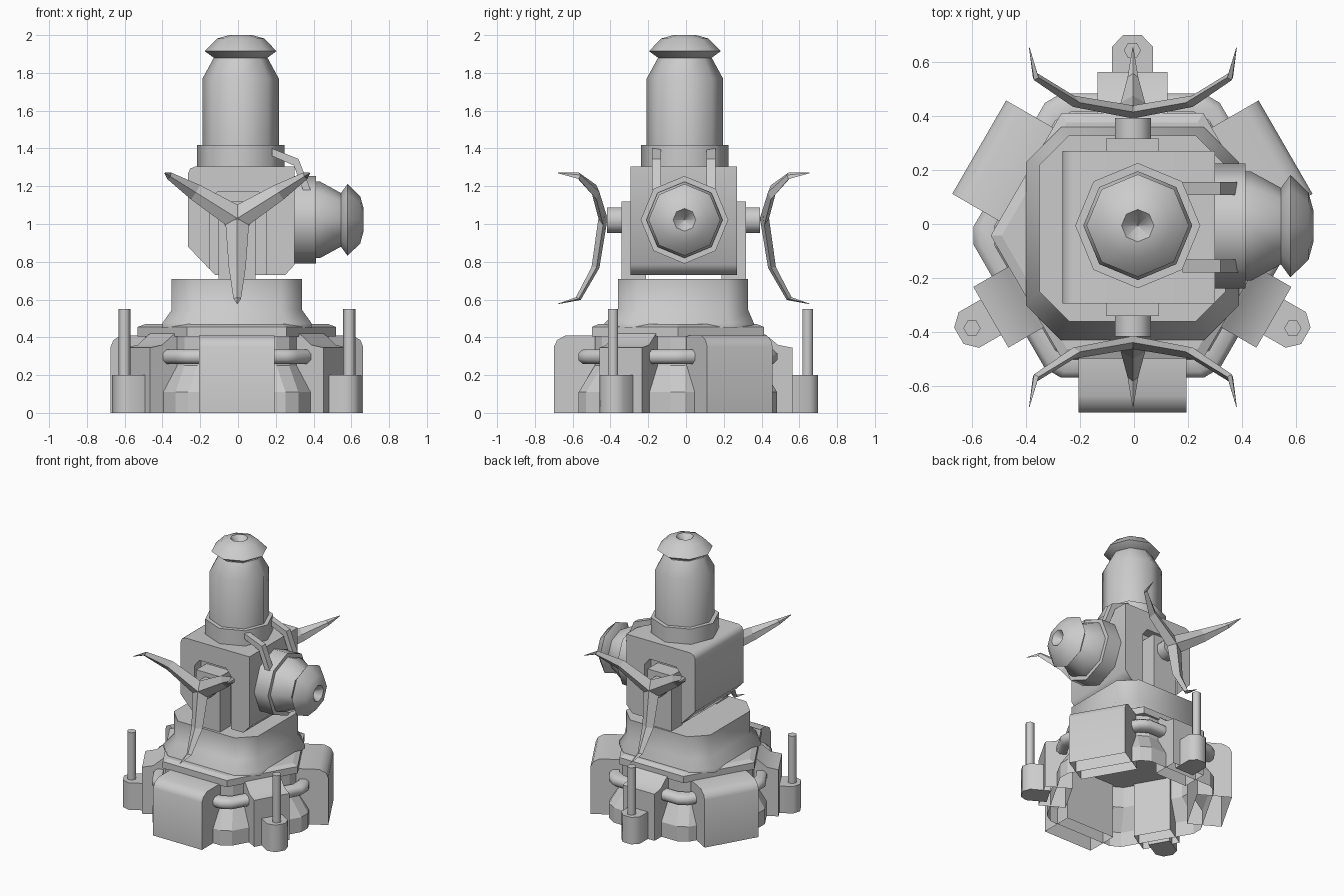
import bpy, bmesh, math
from mathutils import Matrix, Vector

if "Cube" in bpy.data.objects:
    bpy.data.objects.remove(bpy.data.objects["Cube"])

grey = bpy.data.materials.new("light grey")
grey.diffuse_color = (0.6, 0.6, 0.6, 1)
grey.use_nodes = True
grey.node_tree.nodes["Principled BSDF"].inputs["Base Color"].default_value = grey.diffuse_color
BASE = Matrix.Translation((-0.006, -0.043, 0))   # centre of the hexagonal base
MID_Y = -0.012                                   # centre plane of the upper parts


def finish(name, bm, matrix=Matrix(), smooth=0):
    bmesh.ops.recalc_face_normals(bm, faces=bm.faces)
    bm.transform(matrix)
    if matrix.determinant() < 0:
        bmesh.ops.reverse_faces(bm, faces=bm.faces)
    me = bpy.data.meshes.new(name)
    bm.to_mesh(me)
    bm.free()
    me.materials.append(grey)
    ob = bpy.data.objects.new(name, me)
    bpy.context.collection.objects.link(ob)
    if smooth:
        bpy.ops.object.select_all(action='DESELECT')
        ob.select_set(True)
        bpy.context.view_layer.objects.active = ob
        bpy.ops.object.shade_smooth_by_angle(angle=math.radians(smooth))
    return ob


def loft(name, rings, matrix=Matrix(), bottom=True, top=True, smooth=0):
    """Skin a list of equal-length point rings."""
    bm = bmesh.new()
    vs = [[bm.verts.new(p) for p in ring] for ring in rings]
    n = len(vs[0])
    for a, b in zip(vs, vs[1:]):
        for i in range(n):
            j = (i + 1) % n
            bm.faces.new((a[i], a[j], b[j], b[i]))
    if bottom:
        bm.faces.new(vs[0])
    if top:
        bm.faces.new(vs[-1])
    return finish(name, bm, matrix, smooth)


def prism_z(name, pts, z0, z1, matrix=Matrix(), **kw):
    return loft(name, [[(x, y, z) for x, y in pts] for z in (z0, z1)], matrix, **kw)


def prism_y(name, pts, y0, y1, matrix=Matrix(), **kw):
    return loft(name, [[(x, y, z) for x, z in pts] for y in (y0, y1)], matrix, **kw)


def box_pts(x0, x1, y0, y1):
    return [(x0, y0), (x1, y0), (x1, y1), (x0, y1)]


def ngon(r, z, n, turn=0):
    return [(r * math.cos(turn + i * math.tau / n), r * math.sin(turn + i * math.tau / n), z)
            for i in range(n)]


def cut_hex(apothem, z, cut):
    """Hexagon with flat faces to front and back and trimmed corners."""
    c = [Vector(p) for p in ngon(apothem / math.cos(math.pi / 6), z, 6)]
    out = []
    for i in range(6):
        out += [c[i] + (c[i - 1] - c[i]).normalized() * cut,
                c[i] + (c[(i + 1) % 6] - c[i]).normalized() * cut]
    return out


def cut_square(h, c, z, dy=0):
    pts = [(h, -h + c), (h, h - c), (h - c, h), (-h + c, h),
           (-h, h - c), (-h, -h + c), (-h + c, -h), (h - c, -h)]
    return [(x, y + dy, z) for x, y in pts]


# Hollow base skirt, open underneath
loft("base_skirt", [cut_hex(a, z, 0.045) for a, z in
     ((0.525, 0), (0.525, 0.11), (0.44, 0.25), (0.44, 0.41))], BASE, bottom=False, top=False)

# Deck and flared pedestal
loft("deck", [ngon(a / math.cos(math.pi / 6), z, 6) for a, z in
     ((0.455, 0.405), (0.455, 0.455), (0.42, 0.47))], BASE)
PED = Matrix.Translation((-0.006, -0.016, 0))
loft("pedestal", [cut_square(h, c, z, dy) for h, c, z, dy in
     ((0.395, 0.13, 0.45, -0.02), (0.395, 0.13, 0.475, -0.02),
      (0.345, 0.11, 0.545, 0), (0.345, 0.11, 0.71, 0))], PED, smooth=50)

# Pipe running round the base
pipe = [cut_hex(a, z, 0.04) for a, z in ((0.46, 0.26), (0.505, 0.26), (0.527, 0.28),
                                         (0.527, 0.315), (0.505, 0.335), (0.46, 0.335))]
loft("base_pipe", pipe + [pipe[0]], BASE, bottom=False, top=False, smooth=50)

# Six armour blocks; alternate ones carry a peg holder and peg
for k in range(6):
    turn = BASE @ Matrix.Rotation(math.radians(60 * k + 30), 4, 'Z')
    large = k in (0, 2, 4)
    if large:
        w, prof = 0.2, [(0.42, 0), (0.656, 0), (0.656, 0.35), (0.64, 0.385), (0.595, 0.41), (0.42, 0.41)]
    else:
        w, prof = 0.13, [(0.42, 0), (0.606, 0), (0.606, 0.345), (0.53, 0.36), (0.47, 0.41), (0.42, 0.44)]
    ob = prism_y("large_block" if large else "small_block", prof, -w, w, turn, smooth=40)
    bm = bmesh.new()                       # leave the underside open
    bm.from_mesh(ob.data)
    bmesh.ops.delete(bm, geom=[f for f in bm.faces if f.normal.z < -0.9], context='FACES_ONLY')
    bm.to_mesh(ob.data)
    bm.free()
    if not large:
        prism_z("peg_holder", [(0.56, -0.076), (0.70, -0.076), (0.743, -0.035), (0.743, 0.035),
                               (0.70, 0.076), (0.56, 0.076)], 0, 0.2, turn, smooth=50)
        loft("peg", [ngon(0.032, z, 6, math.pi / 6) for z in (0.15, 0.55)],
             turn @ Matrix.Translation((0.687, 0, 0)), smooth=65)

# Torso: core plus a notched frame on front and back
upper = [(0.25, 0.73), (0.30, 0.785), (0.30, 1.305), (-0.225, 1.305), (-0.253, 1.293), (-0.265, 1.265)]
prism_y("torso_core", [(-0.265, 0.88), (-0.12, 0.73)] + upper, MID_Y - 0.21, MID_Y + 0.21, smooth=50)
frame = [(-0.265, 0.88), (-0.15, 0.76), (-0.15, 1.12), (-0.11, 1.17), (0.11, 1.17), (0.15, 1.12),
         (0.15, 0.73)] + upper


def star_arm(name, matrix):
    """Curved tapering arm: x is reach, y is outward (negative), z is width."""
    path = [(-0.01, 0.0, 0.065, 0.03), (0.26, 0.042, 0.045, 0.026),
            (0.425, 0.135, 0.02, 0.016), (0.453, 0.245, 0.002, 0.002)]
    rings = []
    for r, o, w, t in path:
        tilt = 0.9 if r > 0.4 else 0.15
        rings.append([(r + t * tilt * 0.5, -o + t * 0.6, 0), (r, -o, -w),
                      (r - t * tilt * 0.5, -o - t, 0), (r, -o, w)])
    loft(name, rings, matrix)


for side in (1, -1):
    M = Matrix.Translation((0, MID_Y, 0)) @ Matrix.Diagonal((1, side, 1, 1))
    prism_y("torso_frame", frame, -0.283, -0.205, M, smooth=50)
    # Pillar tying torso to pedestal, star hub and star
    prism_y("support_pillar", box_pts(-0.103, 0.093, 0.69, 1.12), -0.33, -0.2, M)
    hub = M @ Matrix.Translation((-0.004, 0, 1.02)) @ Matrix.Rotation(math.pi / 2, 4, 'X')
    loft("star_hub", [ngon(0.072, z, 8, math.pi / 8) for z in (0.32, 0.405)], hub, smooth=50)
    for ang in (32, 148, 270):
        star_arm("star_arm", M @ Matrix.Translation((-0.004, -0.42, 1.03))
                 @ Matrix.Rotation(-math.radians(ang), 4, 'Y'))
    # Bent hose from the upper collar to the side gun
    prism_y("hose", [(0.18, 1.40), (0.32, 1.345), (0.385, 1.18),
                     (0.345, 1.18), (0.295, 1.31), (0.18, 1.36)], -0.167, -0.12, M)


def gun(name, matrix, length):
    """Eight-sided gun along z: collar, barrel, flared cap with a bore."""
    loft(name + "_collar", [ngon(0.232, z, 8) for z in (0, 0.113)], matrix, smooth=50)
    loft(name + "_barrel", [ngon(r, z, 8) for r, z in
         ((0.202, 0.05), (0.202, length), (0.142, length + 0.11))], matrix, smooth=50)
    e = length + 0.105
    loft(name + "_cap", [ngon(r, z + e, 8) for r, z in
         ((0.135, 0), (0.19, 0.04), (0.125, 0.107), (0.06, 0.125), (0.002, 0.05))], matrix, smooth=46)


gun("upper_gun", Matrix.Translation((0.014, -0.006, 1.305)), 0.465)
gun("side_gun", Matrix.Translation((0.30, -0.008, 1.022)) @ Matrix.Rotation(math.pi / 2, 4, 'Y'), 0.135)
